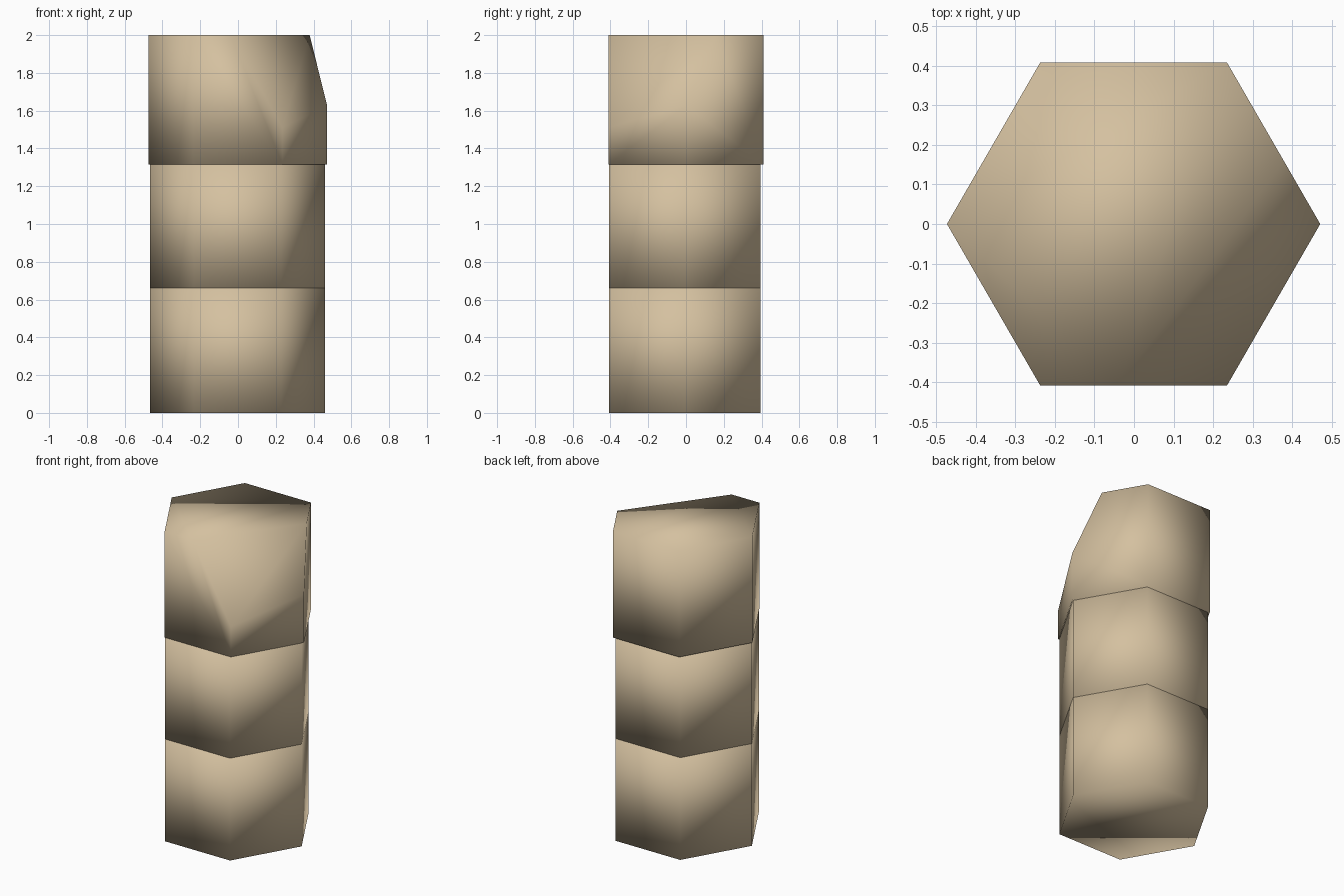
import bpy, bmesh, math
from mathutils import Vector

if "Cube" in bpy.data.objects:
    bpy.data.objects.remove(bpy.data.objects["Cube"])

stone = bpy.data.materials.new("sandy stone")
stone.diffuse_color = (0.66, 0.53, 0.35, 1)
stone.use_nodes = True
stone.node_tree.nodes["Principled BSDF"].inputs["Base Color"].default_value = stone.diffuse_color


def hex_block(name, radius, cx, cy, z0, z1, cut=None):
    """Closed hexagonal prism, optionally sliced by a plane through three points."""
    bm = bmesh.new()
    ring = [(cx + radius * math.cos(math.radians(60 * i)),
             cy + radius * math.sin(math.radians(60 * i))) for i in range(6)]
    base = bm.faces.new([bm.verts.new((x, y, z0)) for x, y in ring])
    ext = bmesh.ops.extrude_face_region(bm, geom=[base], use_keep_orig=True)
    top = [g for g in ext["geom"] if isinstance(g, bmesh.types.BMVert)]
    bmesh.ops.translate(bm, verts=top, vec=(0, 0, z1 - z0))
    if cut:
        a, b, c = (Vector(p) for p in cut)
        normal = (b - a).cross(c - a).normalized()
        if normal.z < 0:
            normal.negate()
        res = bmesh.ops.bisect_plane(bm, geom=bm.verts[:] + bm.edges[:] + bm.faces[:],
                                     plane_co=a, plane_no=normal, clear_outer=True)
        rim = [g for g in res["geom_cut"] if isinstance(g, bmesh.types.BMEdge)]
        bmesh.ops.contextual_create(bm, geom=rim)
    bmesh.ops.recalc_face_normals(bm, faces=bm.faces)
    # soft shading runs across the whole block
    for f in bm.faces:
        f.smooth = True
    mesh = bpy.data.meshes.new(name)
    bm.to_mesh(mesh)
    bm.free()
    mesh.materials.append(stone)
    obj = bpy.data.objects.new(name, mesh)
    bpy.context.collection.objects.link(obj)
    return obj


# two equal column blocks
hex_block("lower_block", 0.4625, -0.003, -0.007, 0.0, 0.66)
hex_block("middle_block", 0.4625, -0.003, -0.007, 0.66, 1.318)

# slightly wider top block with its front right corner sheared off
hex_block("broken_top_block", 0.4725, -0.001, 0.0, 1.316, 2.0,
          cut=[(0.38, 0.16, 2.0), (0.47, 0.0, 1.63), (0.235, -0.41, 1.51)])
